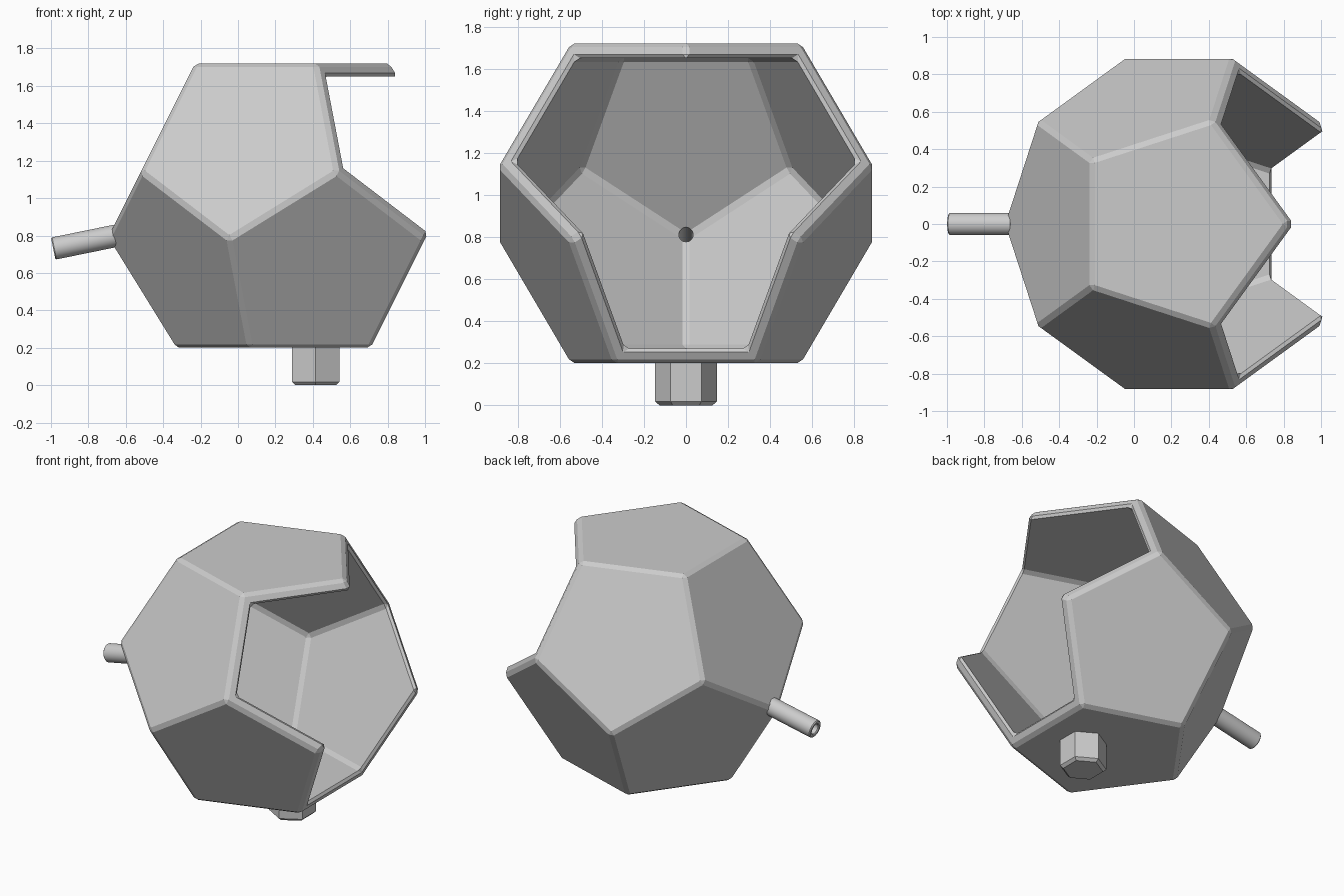
import bpy, bmesh, math
from mathutils import Vector

cube = bpy.data.objects.get("Cube")
if cube:
    bpy.data.objects.remove(cube, do_unlink=True)

CENTER = Vector((0.24, 0, 0.96))
OUTER, INNER, FAR = 0.76, 0.69, 1.05   # plane distances from the centre

gray = bpy.data.materials.new("light_gray")
gray.use_nodes = True
COLOR = (0.6, 0.6, 0.6, 1)
gray.diffuse_color = COLOR
gray.node_tree.nodes["Principled BSDF"].inputs["Base Color"].default_value = COLOR


def add_object(name, bm):
    bmesh.ops.recalc_face_normals(bm, faces=bm.faces)
    mesh = bpy.data.meshes.new(name)
    bm.to_mesh(mesh)
    bm.free()
    mesh.materials.append(gray)
    obj = bpy.data.objects.new(name, mesh)
    bpy.context.collection.objects.link(obj)
    return obj


def apply_modifier(obj, mod):
    bpy.context.view_layer.objects.active = obj
    bpy.ops.object.modifier_apply(modifier=mod.name)


def subtract(obj, cutter):
    mod = obj.modifiers.new("cut", 'BOOLEAN')
    mod.operation, mod.solver, mod.object = 'DIFFERENCE', 'EXACT', cutter
    cutter.hide_render = True
    apply_modifier(obj, mod)


def bevel(obj, width, segments=1):
    mod = obj.modifiers.new("bevel", 'BEVEL')
    mod.width, mod.segments = width, segments
    mod.limit_method, mod.angle_limit = 'ANGLE', math.radians(30)
    apply_modifier(obj, mod)


def twelve_sided(name, distance, open_distance):
    """Cut a block by twelve planes; the three open sides get their own distance."""
    tilt = math.atan(0.5)
    planes = [(Vector((0, 0, 1)), distance), (Vector((0, 0, -1)), distance)]
    for k in range(5):
        for azimuth, up, is_open in ((72 * k + 36, tilt, k in (0, 4)),
                                     (72 * k, -tilt, k == 0)):
            a = math.radians(azimuth)
            normal = Vector((math.cos(a) * math.cos(up),
                             math.sin(a) * math.cos(up), math.sin(up)))
            planes.append((normal, open_distance if is_open else distance))
    bm = bmesh.new()
    bmesh.ops.create_cube(bm, size=6)
    for normal, dist in planes:
        geom = bm.verts[:] + bm.edges[:] + bm.faces[:]
        bmesh.ops.bisect_plane(bm, geom=geom, plane_co=normal * dist,
                               plane_no=normal, clear_outer=True)
        bmesh.ops.holes_fill(bm, edges=[e for e in bm.edges if e.is_boundary])
    bmesh.ops.translate(bm, verts=bm.verts, vec=CENTER)
    return add_object(name, bm)


def rod(name, start, end, radius, sides):
    """Straight prism between two points."""
    start, end = Vector(start), Vector(end)
    axis = end - start
    bm = bmesh.new()
    bmesh.ops.create_cone(bm, cap_ends=True, segments=sides, radius1=radius,
                          radius2=radius, depth=axis.length)
    bmesh.ops.rotate(bm, verts=bm.verts, cent=(0, 0, 0),
                     matrix=axis.to_track_quat('Z', 'Y').to_matrix())
    bmesh.ops.translate(bm, verts=bm.verts, vec=(start + end) / 2)
    return add_object(name, bm)


# Hollow shell with three open sides
shell = twelve_sided("shell", OUTER, OUTER)
cavity = twelve_sided("cavity_cutter", INNER, FAR)
subtract(shell, cavity)
bevel(shell, 0.02)

# Slanted tube through the back corner
tube = rod("tube", (-0.645, 0, 0.80), (-0.988, 0, 0.73), 0.06, 32)
bore = rod("bore_cutter", (-0.40, 0, 0.85), (-1.20, 0, 0.687), 0.034, 32)
subtract(tube, bore)
bevel(tube, 0.006)
subtract(shell, bore)

# Six-sided foot peg
peg = rod("foot_peg", (0.415, 0, 0.22), (0.415, 0, 0), 0.147, 6)
extent = max(v.co.y for v in peg.data.vertices)
if extent < 0.14:   # point two corners along y
    for v in peg.data.vertices:
        dx, dy = v.co.x - 0.415, v.co.y
        v.co.x, v.co.y = 0.415 - dy, dx
bm = bmesh.new()
bm.from_mesh(peg.data)
low = [e for e in bm.edges if all(v.co.z < 0.01 for v in e.verts)]
bmesh.ops.bevel(bm, geom=low, offset=0.018, segments=1, affect='EDGES')
bm.to_mesh(peg.data)
bm.free()

# Smooth shading for the round tube only
bpy.ops.object.select_all(action='DESELECT')
tube.select_set(True)
bpy.context.view_layer.objects.active = tube
bpy.ops.object.shade_smooth_by_angle(angle=math.radians(30))

for cutter in (cavity, bore):
    bpy.data.objects.remove(cutter, do_unlink=True)
